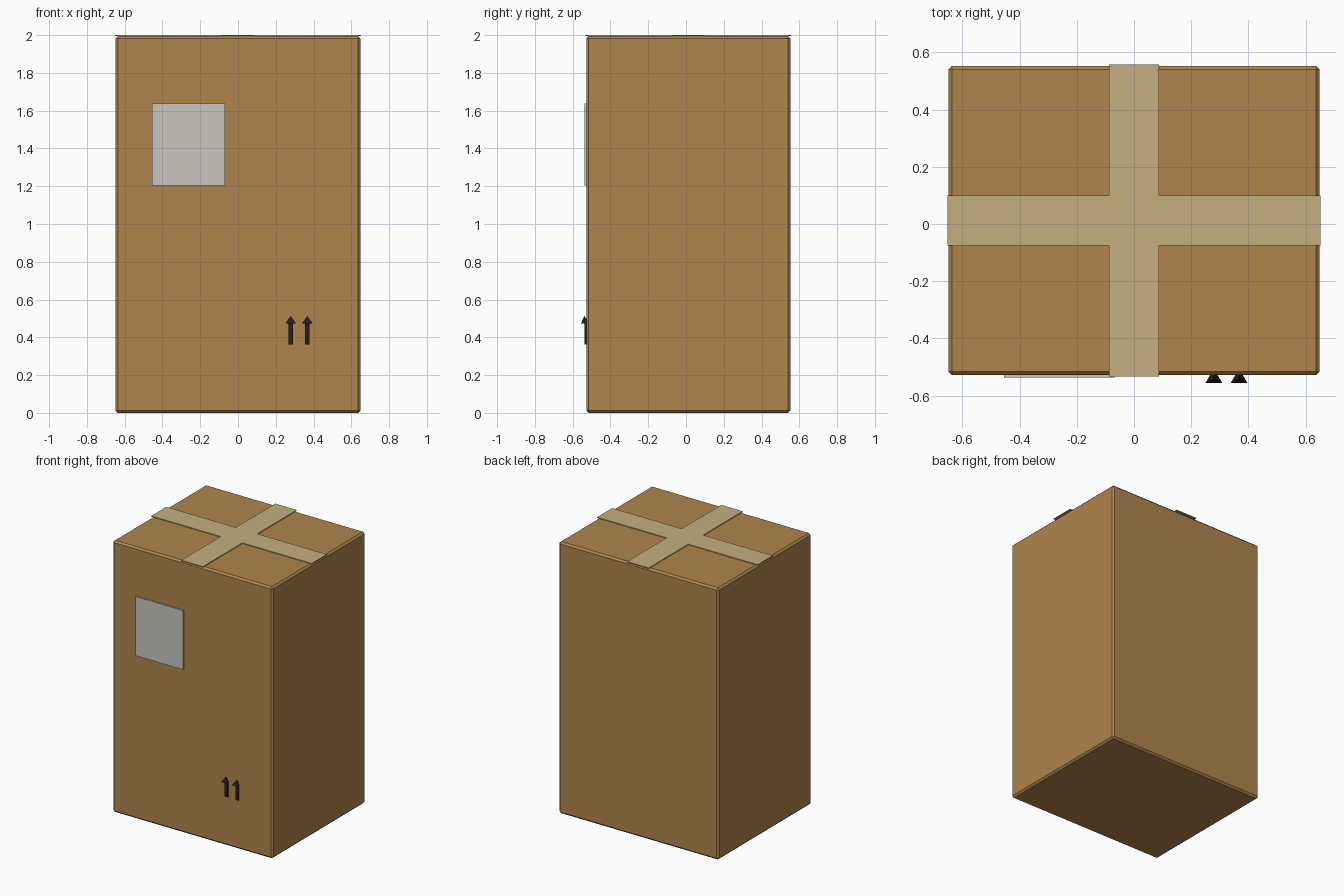
import bpy, bmesh, math
from mathutils import Matrix

if "Cube" in bpy.data.objects:
    bpy.data.objects.remove(bpy.data.objects["Cube"])


def material(name, rgb):
    m = bpy.data.materials.new(name)
    m.diffuse_color = (*rgb, 1)
    m.use_nodes = True
    m.node_tree.nodes["Principled BSDF"].inputs["Base Color"].default_value = m.diffuse_color
    return m


CARD = material("cardboard brown", (0.434, 0.235, 0.074))
TAPE = material("tape tan", (0.558, 0.429, 0.220))
PAPER = material("label grey", (0.584, 0.565, 0.515))
INK = material("ink black", (0.02, 0.012, 0.012))


def finish(bm, name, mat):
    bmesh.ops.recalc_face_normals(bm, faces=bm.faces)
    me = bpy.data.meshes.new(name)
    bm.to_mesh(me)
    bm.free()
    me.materials.append(mat)
    ob = bpy.data.objects.new(name, me)
    bpy.context.collection.objects.link(ob)
    return ob


def block(name, mat, x, y, z, bevel=0):
    """Box between (min, max) pairs, with an optional one-step bevel."""
    bm = bmesh.new()
    size = [b - a for a, b in (x, y, z)]
    mid = [(a + b) / 2 for a, b in (x, y, z)]
    bmesh.ops.create_cube(bm, size=1, matrix=Matrix.Translation(mid) @ Matrix.Diagonal((*size, 1)))
    if bevel:
        bmesh.ops.bevel(bm, geom=bm.edges[:], offset=bevel, segments=1, affect='EDGES')
    return finish(bm, name, mat)


# Carton
CY = 0.012
TOP = 1.994
block("carton", CARD, (-0.649, 0.649), (CY - 0.54, CY + 0.54), (0, TOP), bevel=0.013)

# Crossed tape on the lid: one 12-point outline, extruded
w, lx, ly = 0.087, 0.652, 0.545
cross = [(-lx, -w), (-w, -w), (-w, -ly), (w, -ly), (w, -w), (lx, -w),
         (lx, w), (w, w), (w, ly), (-w, ly), (-w, w), (-lx, w)]
bm = bmesh.new()
face = bm.faces.new([bm.verts.new((x, y + CY, TOP)) for x, y in cross])
ext = bmesh.ops.extrude_face_region(bm, geom=[face])
bmesh.ops.translate(bm, vec=(0, 0, 2.0 - TOP),
                    verts=[v for v in ext["geom"] if isinstance(v, bmesh.types.BMVert)])
finish(bm, "lid_tape", TAPE)

# Shipping label
block("label", PAPER, (-0.455, -0.069), (-0.537, -0.528), (1.203, 1.637))

# "This way up" arrows: flat stem and three-sided pointed head
for i, x in enumerate((0.279, 0.367), 1):
    block(f"arrow_stem_{i}", INK, (x - 0.012, x + 0.012), (-0.538, -0.528), (0.363, 0.475))
    bm = bmesh.new()
    bmesh.ops.create_cone(bm, cap_ends=True, segments=3, radius1=0.034, radius2=0, depth=0.041)
    # Turn the cone so one corner points into the carton
    back = max(bm.verts, key=lambda v: v.co.xy.length).co
    turn = math.pi / 2 - math.atan2(back.y, back.x)
    bmesh.ops.transform(bm, verts=bm.verts[:],
                        matrix=Matrix.Translation((x, -0.539, 0.4925)) @ Matrix.Rotation(turn, 4, 'Z'))
    finish(bm, f"arrow_head_{i}", INK)
